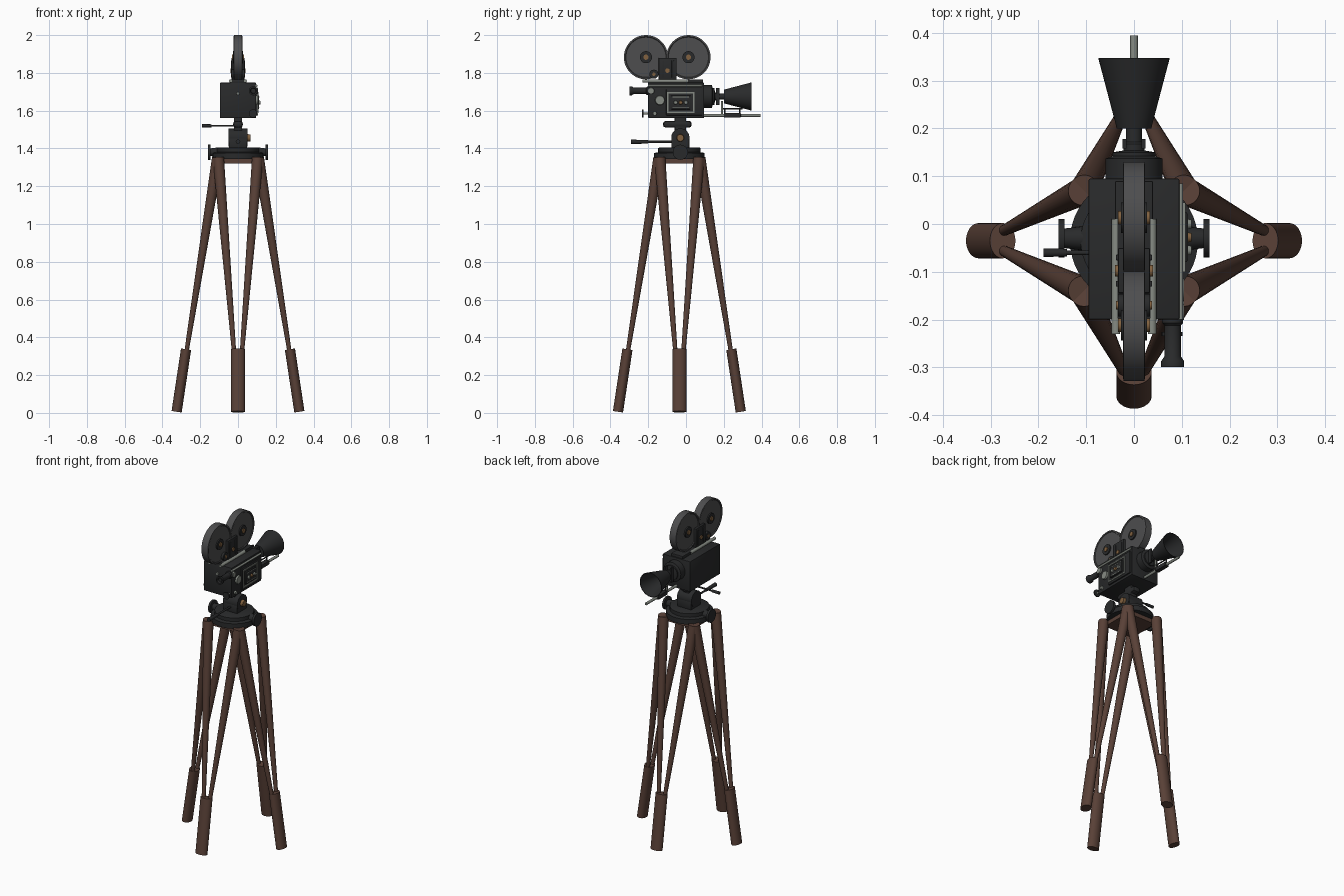
import bpy, bmesh, math
from mathutils import Vector, Matrix

CY = -0.035  # tripod centre in y


def material(name, rgb):
    m = bpy.data.materials.new(name)
    m.diffuse_color = (*rgb, 1)
    return m


WOOD = material("wood", (0.10, 0.052, 0.038))
BLACK = material("black_metal", (0.022, 0.023, 0.024))
GREY = material("magazine_grey", (0.075, 0.075, 0.077))
STEEL = material("steel", (0.24, 0.26, 0.23))
BRASS = material("brass", (0.22, 0.12, 0.05))


def finish(bm, name, mat, smooth=True):
    bmesh.ops.recalc_face_normals(bm, faces=bm.faces[:])
    me = bpy.data.meshes.new(name)
    bm.to_mesh(me)
    bm.free()
    me.materials.append(mat)
    ob = bpy.data.objects.new(name, me)
    bpy.context.collection.objects.link(ob)
    if smooth:
        bpy.ops.object.select_all(action='DESELECT')
        ob.select_set(True)
        bpy.context.view_layer.objects.active = ob
        bpy.ops.object.shade_smooth_by_angle(angle=math.radians(35))
    return ob


def lathe(name, profile, origin, axis, mat, n=32, sx=1, sy=1):
    """Spin (radius, height) points about an axis starting at origin."""
    bm = bmesh.new()
    vs = [bm.verts.new((r, 0, h)) for r, h in profile]
    es = [bm.edges.new(p) for p in zip(vs, vs[1:])]
    bmesh.ops.spin(bm, geom=vs + es, cent=(0, 0, 0), axis=(0, 0, 1),
                   angle=math.tau, steps=n, use_merge=True)
    bmesh.ops.remove_doubles(bm, verts=bm.verts[:], dist=1e-5)
    rot = Vector(axis).to_track_quat('Z', 'Y').to_matrix().to_4x4()
    bm.transform(Matrix.Translation(origin) @ rot @ Matrix.Diagonal((sx, sy, 1, 1)))
    return finish(bm, name, mat)


def rod(name, a, b, r0, r1, mat, n=24, sx=1, sy=1):
    d = Vector(b) - Vector(a)
    return lathe(name, [(0, 0), (r0, 0), (r1, d.length), (0, d.length)], a, d, mat, n, sx, sy)


def box(name, lo, hi, mat, bevel=0.0):
    bm = bmesh.new()
    bmesh.ops.create_cube(bm, size=1)
    lo, hi = Vector(lo), Vector(hi)
    bm.transform(Matrix.Translation((lo + hi) / 2) @ Matrix.Diagonal((*(hi - lo), 1)))
    if bevel:
        bmesh.ops.bevel(bm, geom=bm.edges[:], offset=bevel, segments=2, profile=0.5, affect='EDGES')
    return finish(bm, name, mat, bevel > 0)


# Four tripod legs: thick oval foot and two tapered struts each
for i, side in enumerate(("right", "back", "left", "front")):
    turn = Matrix.Translation((0, CY, 0)) @ Matrix.Rotation(i * math.pi / 2, 4, 'Z')
    P = lambda x, y, z: turn @ Vector((x, y, z))
    rod(f"{side}_leg_foot", P(0.325, 0, 0.006), P(0.275, 0, 0.337), 1, 1, WOOD, 32, 0.037, 0.027)
    for s in (-1, 1):
        rod(f"{side}_leg_strut", P(0.275, 0.02 * s, 0.31), P(0.108, 0.104 * s, 1.35),
            0.011, 0.03, WOOD)

# Tripod crown
box("crown_plate", (-0.1, CY - 0.1, 1.32), (0.1, CY + 0.1, 1.348), WOOD)
lathe("crown_disc", [(0, 1.345), (0.134, 1.345), (0.134, 1.376), (0.112, 1.38),
                     (0.112, 1.402), (0.105, 1.406), (0, 1.406)], (0, CY, 0), (0, 0, 1), BLACK, 48)
for s, side in ((-1, "left"), (1, "right")):
    rod(f"{side}_clamp_shaft", (0.1 * s, CY + 0.005, 1.38), (0.15 * s, CY + 0.005, 1.38), 0.026, 0.02, BLACK)
    rod(f"{side}_clamp_knob", (0.145 * s, CY + 0.005, 1.38), (0.158 * s, CY + 0.005, 1.38), 0.04, 0.04, BLACK)

# Pan and tilt head
box("head_base", (-0.048, -0.078, 1.4), (0.048, 0.018, 1.455), BLACK, 0.004)
rod("head_drum", (-0.05, -0.03, 1.458), (0.05, -0.03, 1.458), 0.048, 0.048, BLACK, 32)
rod("head_brass_knob", (0.05, -0.03, 1.456), (0.066, -0.03, 1.456), 0.02, 0.018, BRASS)
box("head_neck", (-0.022, -0.06, 1.48), (0.022, 0.0, 1.565), BLACK, 0.004)
box("tilt_cradle", (-0.026, -0.122, 1.51), (0.026, 0.03, 1.546), BLACK, 0.015)
rod("pan_handle", (0, -0.06, 1.435), (0, -0.21, 1.435), 0.006, 0.006, BLACK, 12)
rod("pan_grip", (0, -0.2, 1.435), (0, -0.29, 1.435), 0.009, 0.012, BLACK, 16)
rod("tilt_handle", (0, -0.06, 1.52), (-0.15, -0.06, 1.52), 0.005, 0.005, BLACK, 12)
rod("tilt_grip", (-0.14, -0.06, 1.52), (-0.19, -0.06, 1.52), 0.008, 0.009, BLACK, 16)

# Camera body
box("camera_body", (-0.095, -0.2, 1.56), (0.095, 0.095, 1.748), BLACK, 0.003)
box("body_top_plate", (-0.04, -0.2, 1.745), (0.04, 0.09, 1.765), BLACK, 0.003)
for s in (-1, 1):
    rod("top_rail", (0.038 * s, -0.23, 1.757), (0.038 * s, 0.01, 1.757), 0.009, 0.009, STEEL, 16)
rod("side_rail", (0.097, -0.2, 1.732), (0.097, 0.085, 1.732), 0.006, 0.006, STEEL, 16)
rod("rear_screw", (0, -0.2, 1.69), (0, -0.206, 1.69), 0.008, 0.007, STEEL, 16)

# Side door with framed control panel
box("side_door", (0.09, -0.105, 1.575), (0.103, 0.085, 1.715), BLACK, 0.003)
for z in (1.592, 1.695):
    box("panel_frame_bar", (0.1, -0.1, z - 0.004), (0.108, 0.045, z + 0.004), STEEL)
for y in (-0.096, 0.041):
    box("panel_frame_post", (0.1, y - 0.004, 1.592), (0.108, y + 0.004, 1.695), STEEL)
box("control_panel", (0.1, -0.08, 1.607), (0.112, 0.025, 1.68), BLACK, 0.004)
for z in (1.615, 1.672):
    box("panel_inlay", (0.11, -0.072, z - 0.002), (0.1135, 0.017, z + 0.002), STEEL)
for y, m in ((-0.055, STEEL), (-0.028, BRASS), (0.0, STEEL)):
    rod("panel_knob", (0.11, y, 1.643), (0.12, y, 1.643), 0.011, 0.009, m, 20)
for y, z, r in ((-0.138, 1.655, 0.026), (-0.165, 1.585, 0.011), (-0.185, 1.705, 0.018)):
    rod("side_dial", (0.093, y, z), (0.105, y, z), r, r * 0.9, STEEL, 24)
rod("crank_shaft", (0.08, -0.195, 1.585), (0.08, -0.23, 1.585), 0.006, 0.006, STEEL, 12)
rod("crank_knob", (0.08, -0.226, 1.585), (0.08, -0.234, 1.585), 0.022, 0.022, BLACK, 20)

# Viewfinder with flared eyepiece
lathe("viewfinder", [(0, 0), (0.022, 0), (0.022, 0.02), (0.017, 0.025), (0.017, 0.09),
                     (0.024, 0.1), (0.024, 0.112), (0.016, 0.112), (0.013, 0.1), (0, 0.1)],
      (0.081, -0.187, 1.705), (0, -1, 0), BLACK)

# Lens and hollow sunshade
lathe("lens_barrel", [(0, 0), (0.06, 0), (0.06, 0.045), (0.045, 0.05), (0.045, 0.058), (0.022, 0.062),
                      (0.022, 0.075), (0.017, 0.08), (0.017, 0.115), (0, 0.115)],
      (0, 0.092, 1.675), (0, 1, 0), BLACK)
lathe("lens_hood", [(0, 0), (0.036, 0), (0.075, 0.148), (0.072, 0.148), (0.033, 0.004), (0, 0.004)],
      (0, 0.2, 1.675), (0, 1, 0), BLACK, 40)
for s in (-1, 1):
    box("lens_lug", (0.02 * s - 0.004, 0.158, 1.63), (0.02 * s + 0.004, 0.178, 1.72), BLACK)

# Support rail under the lens
rod("support_rail", (0, 0.09, 1.575), (0, 0.395, 1.575), 0.008, 0.008, STEEL, 16)
rod("hood_post", (0, 0.19, 1.57), (0, 0.19, 1.65), 0.006, 0.006, STEEL, 12)
box("rail_clamp", (-0.014, 0.2, 1.563), (0.014, 0.29, 1.588), BLACK, 0.003)
rod("hood_brace", (0, 0.19, 1.61), (0, 0.3, 1.61), 0.004, 0.004, BLACK, 12)
for y in (0.205, 0.285):
    rod("hood_brace_post", (0, y, 1.58), (0, y, 1.612), 0.004, 0.004, BLACK, 12)

# Twin film magazines
for y, name in ((-0.212, "front"), (0.013, "rear")):
    c = (0, y, 1.883)
    lathe(f"{name}_magazine", [(0, -0.019), (0.106, -0.019), (0.109, -0.023), (0.117, -0.022),
                               (0.117, 0.022), (0.109, 0.023), (0.106, 0.019), (0, 0.019)],
          c, (1, 0, 0), GREY, 48)
    rod(f"{name}_hub", (-0.027, y, 1.883), (0.027, y, 1.883), 0.032, 0.032, BLACK, 32)
    rod(f"{name}_hub_cap", (-0.033, y, 1.883), (0.033, y, 1.883), 0.014, 0.014, BRASS, 24)

# Magazine throat, latch and rollers
box("magazine_throat", (-0.034, -0.145, 1.76), (0.034, -0.05, 1.88), BLACK, 0.004)
for y in (-0.125, -0.07):
    box("throat_rib", (-0.038, y - 0.006, 1.775), (0.038, y + 0.006, 1.865), BLACK, 0.002)
rod("throat_latch", (-0.04, -0.098, 1.812), (0.04, -0.098, 1.812), 0.012, 0.012, BRASS, 20)
rod("film_roller", (-0.034, -0.17, 1.793), (0.034, -0.17, 1.793), 0.024, 0.024, BLACK, 24)
rod("film_roller_cap", (-0.038, -0.17, 1.793), (0.038, -0.17, 1.793), 0.009, 0.009, BRASS, 16)
